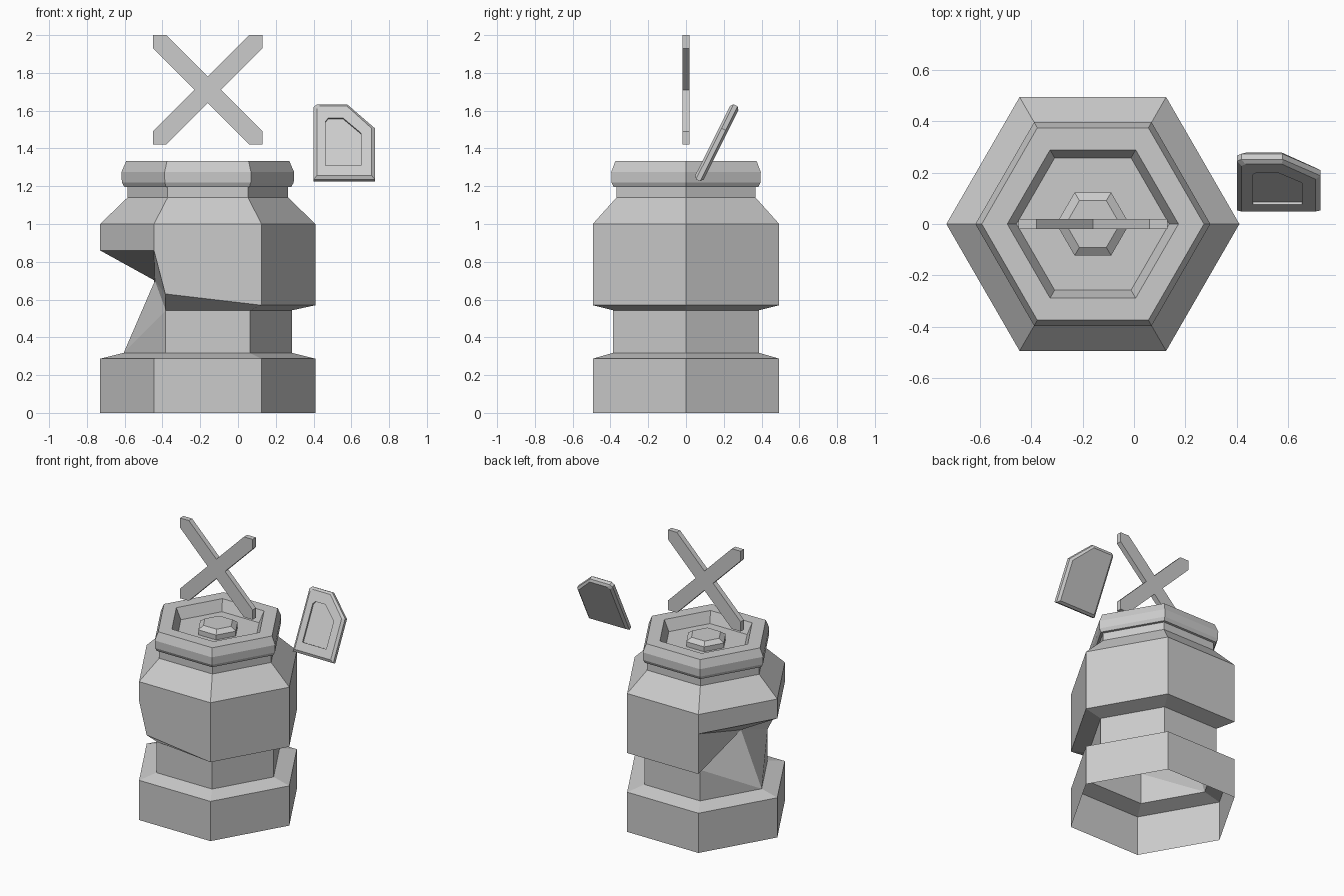
import bpy, bmesh, math
from mathutils import Matrix, Vector

if "Cube" in bpy.data.objects:
    bpy.data.objects.remove(bpy.data.objects["Cube"])

CX = -0.16  # axis of the hexagonal canister


def finish(name, bm):
    bmesh.ops.recalc_face_normals(bm, faces=bm.faces[:])
    mesh = bpy.data.meshes.new(name)
    bm.to_mesh(mesh)
    bm.free()
    obj = bpy.data.objects.new(name, mesh)
    bpy.context.collection.objects.link(obj)
    return obj


def hexagon(r, z):
    return [(CX + r * math.cos(k * math.pi / 3), r * math.sin(k * math.pi / 3), z)
            for k in range(6)]


def loft(bm, loops, cap_start=False, cap_end=False, skip=()):
    """Bridge closed loops of points; skip holds (level, side) faces to leave out."""
    rings = [[bm.verts.new(p) for p in loop] for loop in loops]
    n = len(rings[0])
    for i in range(len(rings) - 1):
        a, b = rings[i], rings[i + 1]
        for k in range(n):
            if (i, k) not in skip:
                j = (k + 1) % n
                bm.faces.new((a[k], a[j], b[j], b[k]))
    if cap_start:
        bm.faces.new(rings[0][::-1])
    if cap_end:
        bm.faces.new(rings[-1])
    return rings


# Canister body: open underneath, with a dent broken into its left corner
bm = bmesh.new()
profile = [(.57, 0), (.57, .287), (.445, .318), (.445, .543), (.57, .57),
           (.57, .86), (.57, 1.0), (.425, 1.14)]
skip = {(level, side) for level in (2, 3, 4) for side in (2, 3)}
rings = loft(bm, [hexagon(r, z) for r, z in profile], skip=skip)
neck_low, neck_top, flare, band = rings[2:6]
flare[4].co = (-.385, flare[4].co.y, .63)
bm.verts.remove(flare[3])
dent = neck_top[3]
dent.co = (-.44, 0, .70)
for k in (2, 4):
    for tri in ((neck_low[k], neck_low[3], neck_top[k]),
                (neck_low[3], dent, neck_top[k]),
                (neck_top[k], dent, flare[k]),
                (flare[k], dent, band[k]),
                (band[k], dent, band[3])):
        bm.faces.new(tri)
finish("canister_body", bm)

# Lid with a sunken top
bm = bmesh.new()
profile = [(.425, 1.14), (.425, 1.195), (.442, 1.197), (.455, 1.22), (.457, 1.275),
           (.432, 1.333), (.333, 1.333), (.297, 1.255)]
loft(bm, [hexagon(r, z) for r, z in profile], cap_end=True)
finish("canister_lid", bm)

# Knob in the middle of the lid
bm = bmesh.new()
loft(bm, [hexagon(r, z) for r, z in ((.142, 1.25), (.142, 1.29), (.105, 1.315))],
     cap_end=True)
finish("lid_knob", bm)

# Flat cross marker above the lid
bm = bmesh.new()
outline = []
for q in range(4):
    turn = Matrix.Rotation(q * math.pi / 2, 2)
    outline += [turn @ Vector(p) for p in ((.07, 0), (.29, .22), (.29, .29), (.22, .29))]
loft(bm, [[(CX + p.x, y, 1.71 + p.y) for p in outline] for y in (-.019, .019)],
     cap_start=True, cap_end=True)
finish("cross_marker", bm)

# Leaning tag: chamfered plate with a sunken panel in its front
bm = bmesh.new()
plate = [(-.162, -.222), (.162, -.222), (.162, .08), (.015, .222), (-.145, .222), (-.162, .205)]
panel = [(-.10, -.146), (.09, -.146), (.09, .044), (-.005, .133), (-.085, .133), (-.10, .115)]


def layer(points, y, sx=1, sv=1):
    return [(x * sx, y, v * sv) for x, v in points]


loft(bm, [layer(plate, .025, .89, .925), layer(plate, .012), layer(plate, -.012),
          layer(plate, -.025, .89, .925), layer(panel, -.025), layer(panel, -.013)],
     cap_start=True, cap_end=True)
tag = finish("leaning_tag", bm)
tag.location = (.5625, .163, 1.43)
tag.rotation_euler.x = math.radians(-26.6)
